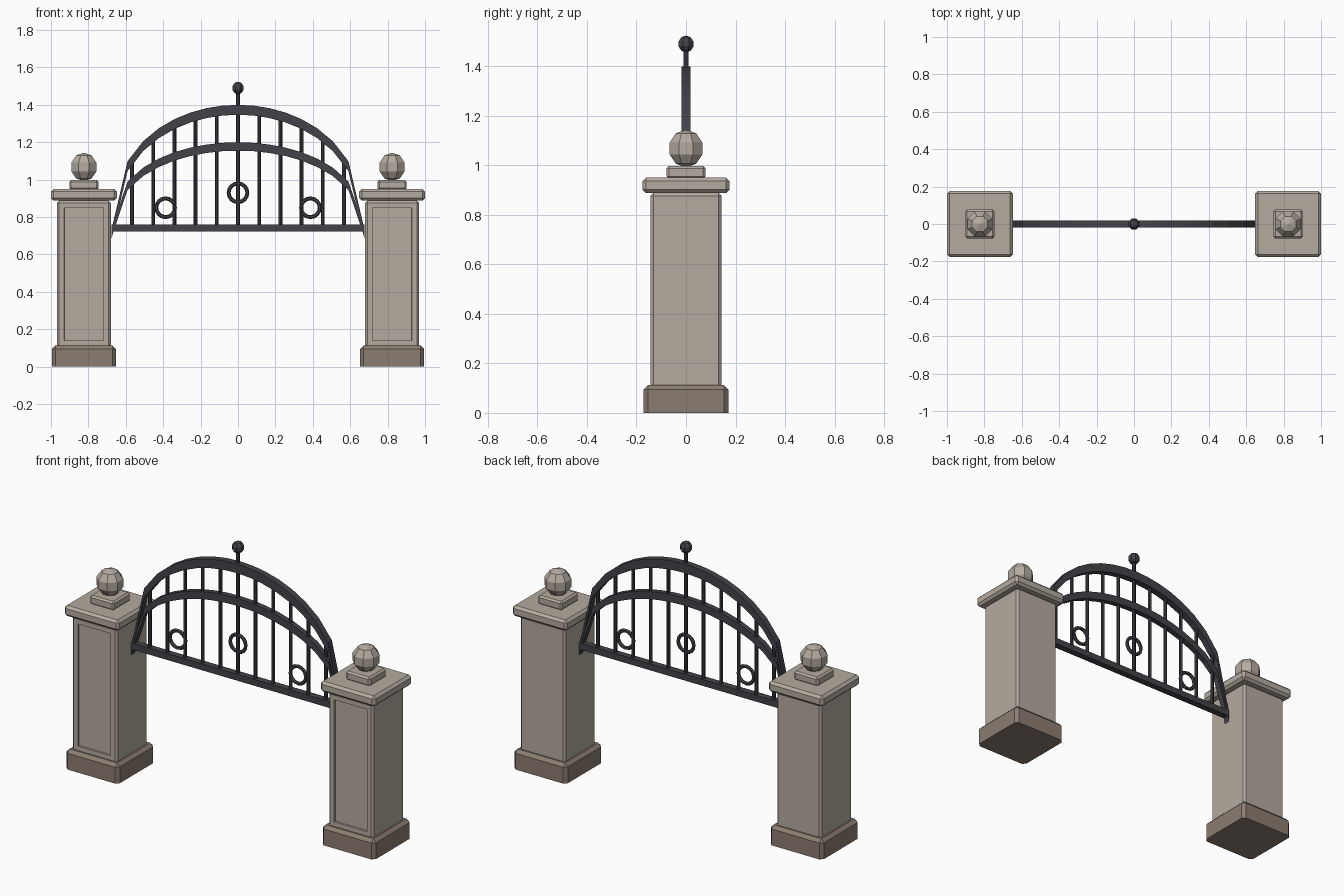
import bpy, bmesh, math
from mathutils import Matrix, Vector

if "Cube" in bpy.data.objects:
    bpy.data.objects.remove(bpy.data.objects["Cube"])


def material(name, rgb):
    m = bpy.data.materials.new(name)
    m.use_nodes = True
    m.diffuse_color = (*rgb, 1)
    m.node_tree.nodes["Principled BSDF"].inputs["Base Color"].default_value = (*rgb, 1)
    return m


STONE = material("pale stone", (0.46, 0.41, 0.35))
PLINTH = material("brown stone", (0.26, 0.205, 0.165))
IRON = material("dark iron", (0.055, 0.055, 0.068))


def finish(name, bm, mat):
    bmesh.ops.recalc_face_normals(bm, faces=bm.faces)
    mesh = bpy.data.meshes.new(name)
    bm.to_mesh(mesh)
    bm.free()
    mesh.materials.append(mat)
    ob = bpy.data.objects.new(name, mesh)
    bpy.context.collection.objects.link(ob)
    return ob


def block(name, x, half_x, half_y, z0, z1, mat, bevel=0.0, flat_bottom=False, panel=False):
    bm = bmesh.new()
    size = Matrix.Diagonal((2 * half_x, 2 * half_y, z1 - z0, 1))
    bmesh.ops.create_cube(bm, size=1, matrix=Matrix.Translation((x, 0, (z0 + z1) / 2)) @ size)
    if bevel:
        edges = [e for e in bm.edges
                 if not (flat_bottom and all(v.co.z < z0 + 0.001 for v in e.verts))]
        bmesh.ops.bevel(bm, geom=edges, offset=bevel, segments=1, affect='EDGES')
    if panel:
        # sunken panel in the front face
        bm.normal_update()
        front = min(bm.faces, key=lambda f: f.calc_center_median().y)
        bmesh.ops.inset_region(bm, faces=[front], thickness=0.038)
        bmesh.ops.inset_region(bm, faces=[front], thickness=0.001, depth=-0.01)
    return finish(name, bm, mat)


def ball(name, x, z, radius, mat):
    bm = bmesh.new()
    place = Matrix.Translation((x, 0, z)) @ Matrix.Rotation(math.pi / 8, 4, 'Z')
    bmesh.ops.create_uvsphere(bm, u_segments=8, v_segments=5, radius=radius, matrix=place)
    return finish(name, bm, mat)


def rod(name, x, z0, z1, radius, sides=8):
    bm = bmesh.new()
    bmesh.ops.create_cone(bm, cap_ends=True, segments=sides, radius1=radius, radius2=radius,
                          depth=z1 - z0, matrix=Matrix.Translation((x, 0, (z0 + z1) / 2)))
    return finish(name, bm, IRON)


# Gate outline shared by both arches and the bars
SPAN, SPRING, STEPS = 0.675, 0.74, 16


def rise(x, height):
    return SPRING + height * max(0, 1 - (x / SPAN) ** 2) ** 0.42


def arch(name, height, thick, half_y):
    bm = bmesh.new()
    loops = []
    for i in range(STEPS + 1):
        x = SPAN * (2 * i / STEPS - 1)
        top = rise(x, height)
        loops.append([bm.verts.new((x, y, z)) for y, z in
                      ((-half_y, top - thick), (half_y, top - thick), (half_y, top), (-half_y, top))])
    for a, b in zip(loops, loops[1:]):
        for k in range(4):
            n = (k + 1) % 4
            bm.faces.new((a[k], a[n], b[n], b[k]))
    bm.faces.new(loops[0])
    bm.faces.new(loops[-1])
    return finish(name, bm, IRON)


def ring(name, x, z, major, minor):
    bm = bmesh.new()
    center = Vector((x, 0, z))
    loops = []
    for i in range(16):
        a = math.tau * i / 16
        out = Vector((math.cos(a), 0, math.sin(a)))
        loops.append([bm.verts.new(center + out * (major + minor * math.cos(b))
                                   + Vector((0, minor * math.sin(b), 0)))
                      for b in (math.tau * j / 6 for j in range(6))])
    for i in range(16):
        a, b = loops[i], loops[(i + 1) % 16]
        for k in range(6):
            n = (k + 1) % 6
            bm.faces.new((a[k], a[n], b[n], b[k]))
    return finish(name, bm, IRON)


# Stone pillars
for side, x in (("left", 0.824), ("right", -0.824)):
    block(side + "_pillar_base", x, 0.171, 0.171, 0, 0.113, PLINTH, 0.018, flat_bottom=True)
    block(side + "_pillar_shaft", x, 0.144, 0.144, 0.1, 0.888, STONE, 0.012, panel=True)
    block(side + "_pillar_cap", x, 0.176, 0.176, 0.888, 0.95, STONE, 0.014)
    block(side + "_ball_block", x, 0.078, 0.078, 0.945, 0.998, STONE, 0.01)
    ball(side + "_pillar_ball", x, 1.068, 0.076, STONE)

# Iron gate top: rail, arches and upright bars
block("bottom_rail", 0, SPAN, 0.019, 0.722, 0.759, IRON)
arch("outer_arch", 0.66, 0.053, 0.019)
arch("inner_arch", 0.46, 0.045, 0.016)
for i in range(-5, 6):
    x = i * 0.1133
    rod("upright_bar_%d" % (i + 6), x, 0.74, rise(x, 0.66) - 0.03, 0.01)

# Ring ornaments
ring("middle_ring", 0, 0.93, 0.05, 0.0105)
for side, x in (("left", 0.387), ("right", -0.387)):
    ring(side + "_ring", x, 0.85, 0.05, 0.0105)

# Finial on the crown
rod("finial_stem", 0, 1.38, 1.48, 0.01)
ball("finial_ball", 0, 1.49, 0.034, IRON)
